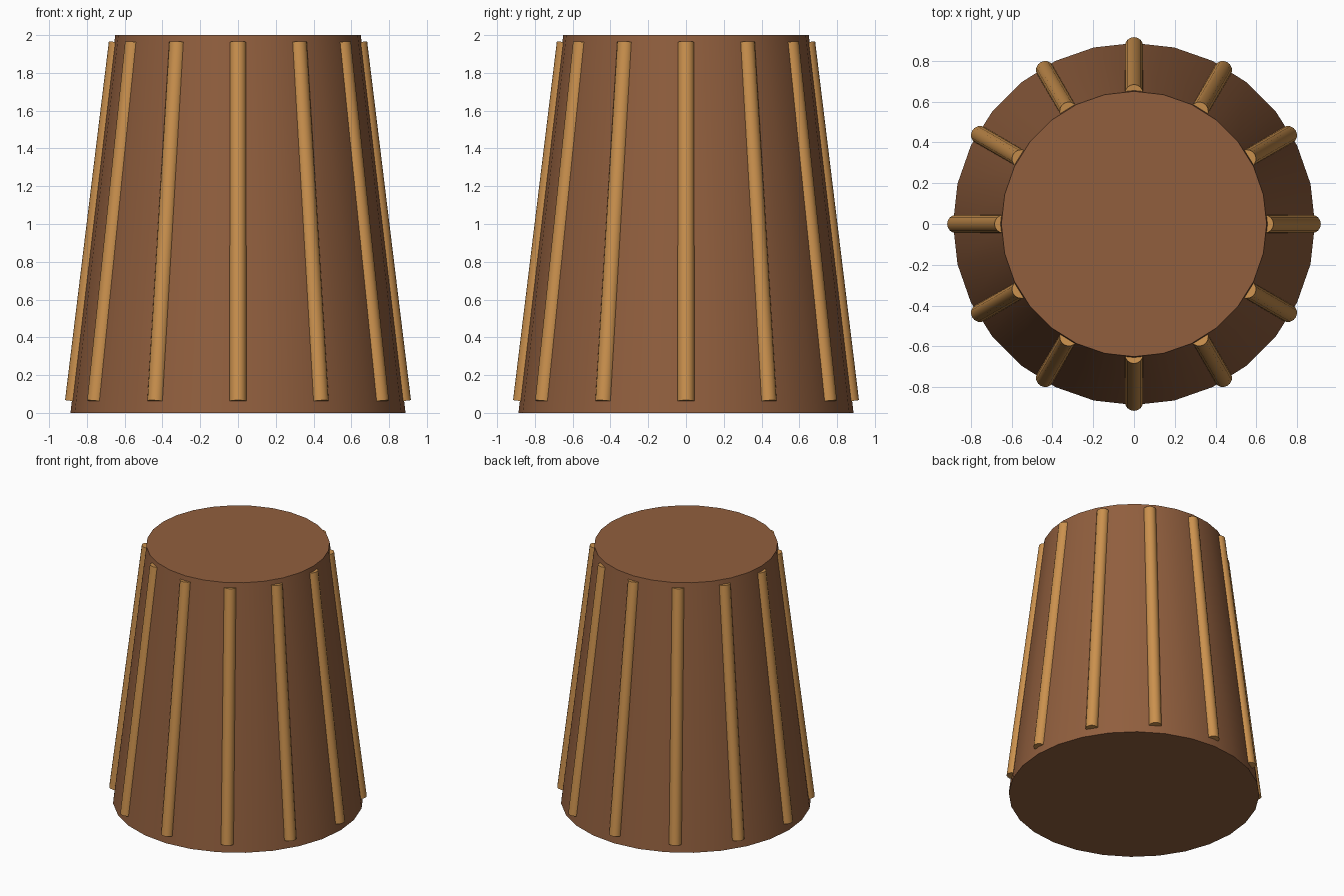
import bpy, math
from mathutils import Vector

if "Cube" in bpy.data.objects:
    bpy.data.objects.remove(bpy.data.objects["Cube"])


def material(name, rgb):
    m = bpy.data.materials.new(name)
    m.diffuse_color = (*rgb, 1)
    m.use_nodes = True
    m.node_tree.nodes["Principled BSDF"].inputs["Base Color"].default_value = m.diffuse_color
    return m


brown = material("dark_wood", (0.283, 0.114, 0.048))
tan = material("light_wood", (0.60, 0.285, 0.076))


def finish(name, mat):
    ob = bpy.context.object
    ob.name = name
    ob.data.materials.append(mat)
    bpy.ops.object.shade_smooth_by_angle(angle=math.radians(35))
    return ob


# Tapered body, 28 sides
bpy.ops.mesh.primitive_cone_add(vertices=28, radius1=0.887, radius2=0.65,
                                depth=2, location=(0, 0, 1))
finish("tapered_body", brown)

# Twelve round ribs half sunk along the slope
for i in range(12):
    a = math.radians(30 * i)
    out = Vector((math.cos(a), math.sin(a), 0))
    low = out * 0.871 + Vector((0, 0, 0.062))
    high = out * 0.639 + Vector((0, 0, 1.962))
    axis = high - low
    tilt = math.atan2(axis.dot(out), axis.z)
    bpy.ops.mesh.primitive_cylinder_add(vertices=16, radius=0.045,
                                        depth=axis.length,
                                        location=(low + high) / 2,
                                        rotation=(0, tilt, a))
    finish(f"rib_{i + 1}", tan)
